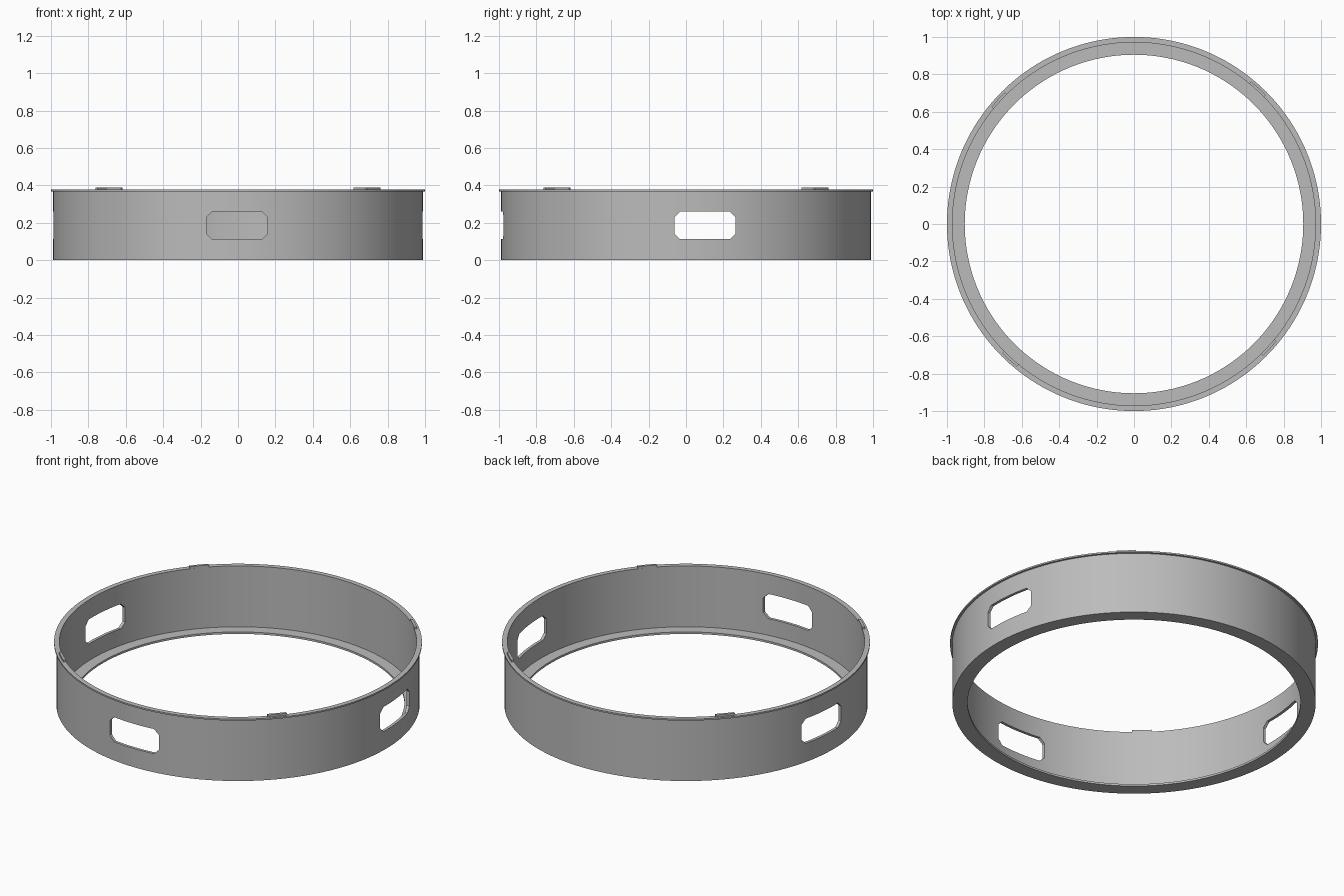
import bpy
import bmesh
from math import cos, sin, pi, radians
from mathutils import Matrix, Vector

if "Cube" in bpy.data.objects:
    bpy.data.objects.remove(bpy.data.objects["Cube"], do_unlink=True)

grey = bpy.data.materials.new("plain grey")
grey.use_nodes = True
grey.diffuse_color = (0.5, 0.5, 0.5, 1)
grey.node_tree.nodes["Principled BSDF"].inputs["Base Color"].default_value = (0.5, 0.5, 0.5, 1)


def make_object(name, bm):
    bmesh.ops.recalc_face_normals(bm, faces=bm.faces)
    mesh = bpy.data.meshes.new(name)
    bm.to_mesh(mesh)
    bm.free()
    mesh.materials.append(grey)
    obj = bpy.data.objects.new(name, mesh)
    bpy.context.collection.objects.link(obj)
    return obj


def activate(obj):
    bpy.ops.object.select_all(action='DESELECT')
    obj.select_set(True)
    bpy.context.view_layer.objects.active = obj


def revolve(name, profile, start, end, steps):
    """Sweep a closed (radius, height) profile about z."""
    full = end - start >= 360
    bm = bmesh.new()
    rings = []
    for i in range(steps if full else steps + 1):
        a = radians(start + (end - start) * i / steps)
        rings.append([bm.verts.new((r * cos(a), r * sin(a), z)) for r, z in profile])
    pairs = list(zip(rings, rings[1:]))
    if full:
        pairs.append((rings[-1], rings[0]))
    else:
        bm.faces.new(rings[0])
        bm.faces.new(rings[-1])
    n = len(profile)
    for a, b in pairs:
        for j in range(n):
            k = (j + 1) % n
            bm.faces.new((a[j], b[j], b[k], a[k]))
    return make_object(name, bm)


def window_cutter(center, turn):
    """Chamfered rectangular bar pointing outwards through the wall."""
    w, h, c, depth = 0.163, 0.074, 0.03, 0.6
    outline = []
    for sx, sz in ((1, 1), (-1, 1), (-1, -1), (1, -1)):
        corner = [(sx * w, sz * (h - c)), (sx * (w - c), sz * h)]
        outline += corner if sx * sz > 0 else corner[::-1]
    bm = bmesh.new()
    face = bm.faces.new([bm.verts.new((x, -depth / 2, z)) for x, z in outline])
    out = bmesh.ops.extrude_face_region(bm, geom=[face])
    verts = [v for v in out["geom"] if isinstance(v, bmesh.types.BMVert)]
    bmesh.ops.translate(bm, verts=verts, vec=(0, depth, 0))
    bm.transform(Matrix.Translation(Vector(center)) @ Matrix.Rotation(turn, 4, 'Z'))
    cutter = make_object("window_cutter", bm)
    cutter.hide_render = True
    return cutter


# Ring wall with a thin top flange and an inward bottom lip
ring = revolve("ring_wall", [
    (0.905, 0), (0.988, 0), (0.988, 0.368), (1.0, 0.368), (1.0, 0.377),
    (0.971, 0.377), (0.971, 0.012), (0.905, 0.012)], 0, 360, 160)

# Three windows: front and both sides
for center, turn in (((-0.005, -1, 0.186), 0),
                     ((1, 0.102, 0.186), pi / 2),
                     ((-1, 0.102, 0.186), pi / 2)):
    cutter = window_cutter(center, turn)
    mod = ring.modifiers.new("window", 'BOOLEAN')
    mod.operation = 'DIFFERENCE'
    mod.solver = 'EXACT'
    mod.object = cutter
    activate(ring)
    bpy.ops.object.modifier_apply(modifier=mod.name)
    bpy.data.objects.remove(cutter, do_unlink=True)

activate(ring)
bpy.ops.object.shade_smooth_by_angle(angle=radians(30))

# Four small locating tabs on the top edge
for i, name in enumerate(("back_left", "back_right", "front_right", "front_left")):
    middle = 47.5 + 90 * i
    tab = revolve(name + "_tab", [
        (0.971, 0.37), (0.986, 0.37), (0.986, 0.389), (0.971, 0.389)],
        middle - 3.1, middle + 3.1, 4)
    activate(tab)
    bpy.ops.object.shade_smooth_by_angle(angle=radians(30))
